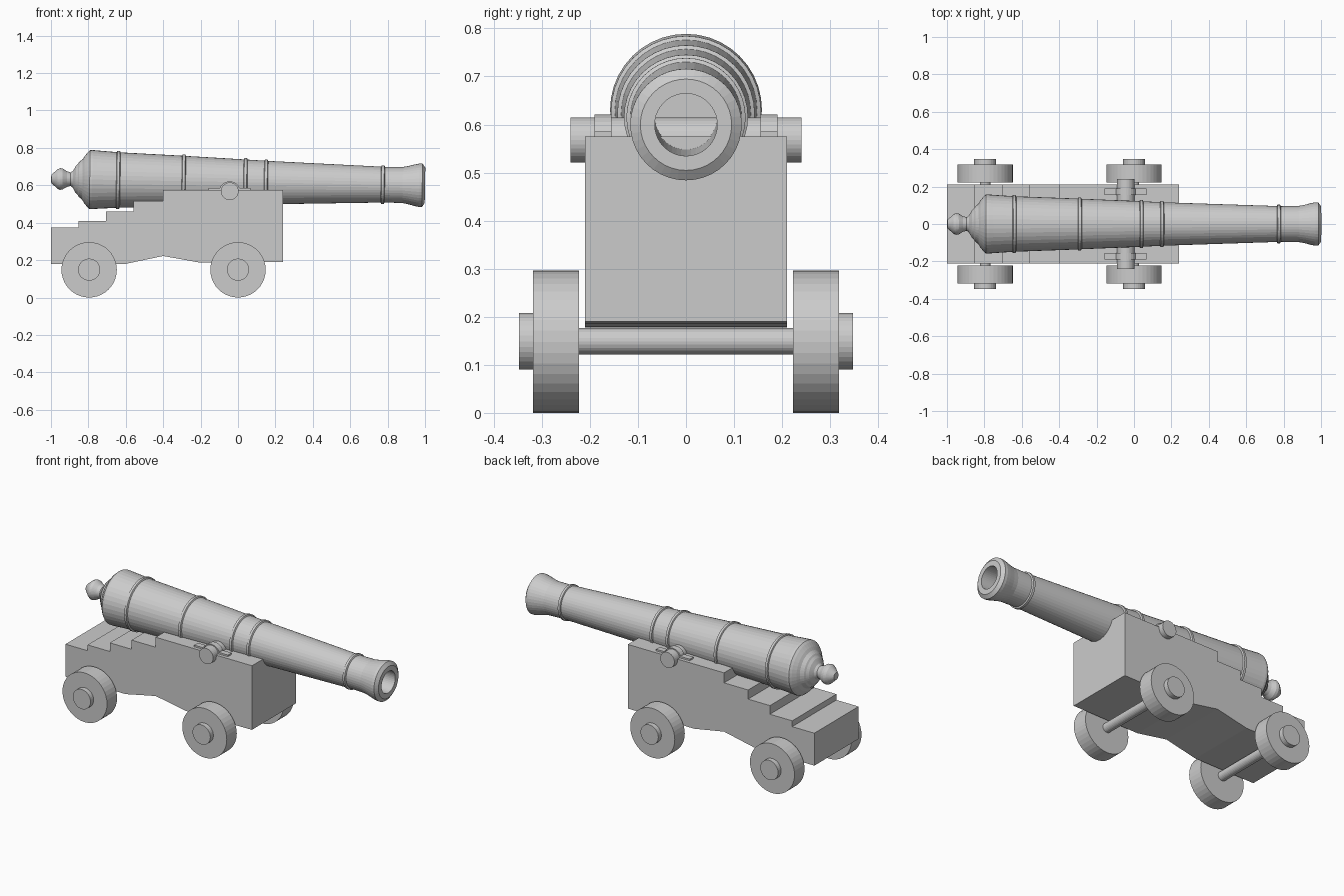
import bpy, bmesh, math
from mathutils import Matrix

if "Cube" in bpy.data.objects:
    bpy.data.objects.remove(bpy.data.objects["Cube"])

SLOPE = math.radians(-1.0)   # barrel dips slightly towards the muzzle
AXIS_Z = 0.617               # barrel axis height at x = 0


def finish(name, bm):
    bmesh.ops.recalc_face_normals(bm, faces=bm.faces)
    mesh = bpy.data.meshes.new(name)
    bm.to_mesh(mesh)
    bm.free()
    obj = bpy.data.objects.new(name, mesh)
    bpy.context.collection.objects.link(obj)
    return obj


def lathe_x(name, profile, segments=32):
    """Revolve (x, radius) points about the x axis."""
    bm = bmesh.new()
    verts = [bm.verts.new((x, 0, r)) for x, r in profile]
    edges = [bm.edges.new(p) for p in zip(verts, verts[1:])]
    bmesh.ops.spin(bm, geom=verts + edges, cent=(0, 0, 0), axis=(1, 0, 0),
                   angle=2 * math.pi, steps=segments)
    bmesh.ops.remove_doubles(bm, verts=bm.verts, dist=1e-4)
    return finish(name, bm)


def extrude_y(name, outline, y0, y1):
    """Extrude an (x, z) outline from y0 to y1."""
    bm = bmesh.new()
    face = bm.faces.new([bm.verts.new((x, y0, z)) for x, z in outline])
    new = bmesh.ops.extrude_face_region(bm, geom=[face])["geom"]
    bmesh.ops.translate(bm, vec=(0, y1 - y0, 0),
                        verts=[g for g in new if isinstance(g, bmesh.types.BMVert)])
    return finish(name, bm)


def cylinder_y(name, x, z, r, y0, y1, segments=32):
    """Capped cylinder lying along y."""
    bm = bmesh.new()
    m = Matrix.Translation((x, (y0 + y1) / 2, z)) @ Matrix.Rotation(math.pi / 2, 4, 'X')
    bmesh.ops.create_cone(bm, cap_ends=True, segments=segments, radius1=r,
                          radius2=r, depth=abs(y1 - y0), matrix=m)
    return finish(name, bm)


def ring(x, r):
    """Raised moulding on the barrel."""
    return [(x - .011, r), (x - .008, r + .007), (x + .006, r + .007), (x + .010, r - .001)]


# Barrel: rear knob, breech, mouldings, flared muzzle and bore in one profile
knob = [(-1.0, 0), (-.998, .022), (-.985, .034), (-.965, .052), (-.952, .058),
        (-.938, .056), (-.915, .042), (-.895, .036), (-.882, .046)]
breech = [(-.868, .072), (-.856, .084), (-.85, .094), (-.832, .108),
          (-.822, .125), (-.805, .146), (-.793, .157), (-.78, .158), (-.755, .156)]
chase = (ring(-.64, .149) + ring(-.29, .136) + ring(.04, .122)
         + ring(.15, .117) + ring(.775, .096))
muzzle = [(.88, .0965), (.91, .102), (.945, .111), (.968, .116), (.985, .116),
          (1.0, .095), (1.0, .065), (-.4, .065), (-.4, 0)]
barrel = lathe_x("barrel", knob + breech + chase + muzzle, 40)
barrel.location.z = AXIS_Z
barrel.rotation_euler.y = -SLOPE

# Stepped carriage body
extrude_y("carriage", [
    (-1, .178), (-.6, .18), (-.4, .222), (-.2, .186), (.24, .19), (.24, .575),
    (-.4, .575), (-.4, .515), (-.56, .515), (-.56, .46), (-.705, .46),
    (-.705, .408), (-.853, .408), (-.853, .373), (-1, .373)], -.21, .21)

# Trunnions through the barrel
TX, TZ = -.044, .568
cylinder_y("trunnions", TX, TZ, .047, -.24, .24)

# Cap strap outline: flat flanges with an arch over the trunnion
arch = [math.pi * i / 12 for i in range(13)]
outer = [(TX + .056 * math.cos(a), TZ + .053 * math.sin(a)) for a in arch[1:-1]]
strap = ([(-.158, .57), (.066, .57), (.066, .585), (.008, .585)]
         + [p for p in outer if p[1] > .587] + [(-.096, .585), (-.158, .585)])

for side, s in (("right", -1), ("left", 1)):
    extrude_y(f"trunnion_cap_{side}", strap, s * .155, s * .19)
    for end, x in (("rear", -.796), ("front", 0)):
        cylinder_y(f"wheel_{end}_{side}", x, .148, .148, s * .223, s * .318, 40)
        cylinder_y(f"hub_{end}_{side}", x, .149, .059, s * .31, s * .347)

# Axles
for end, x in (("rear", -.796), ("front", 0)):
    cylinder_y(f"axle_{end}", x, .149, .0275, -.3, .3, 24)
